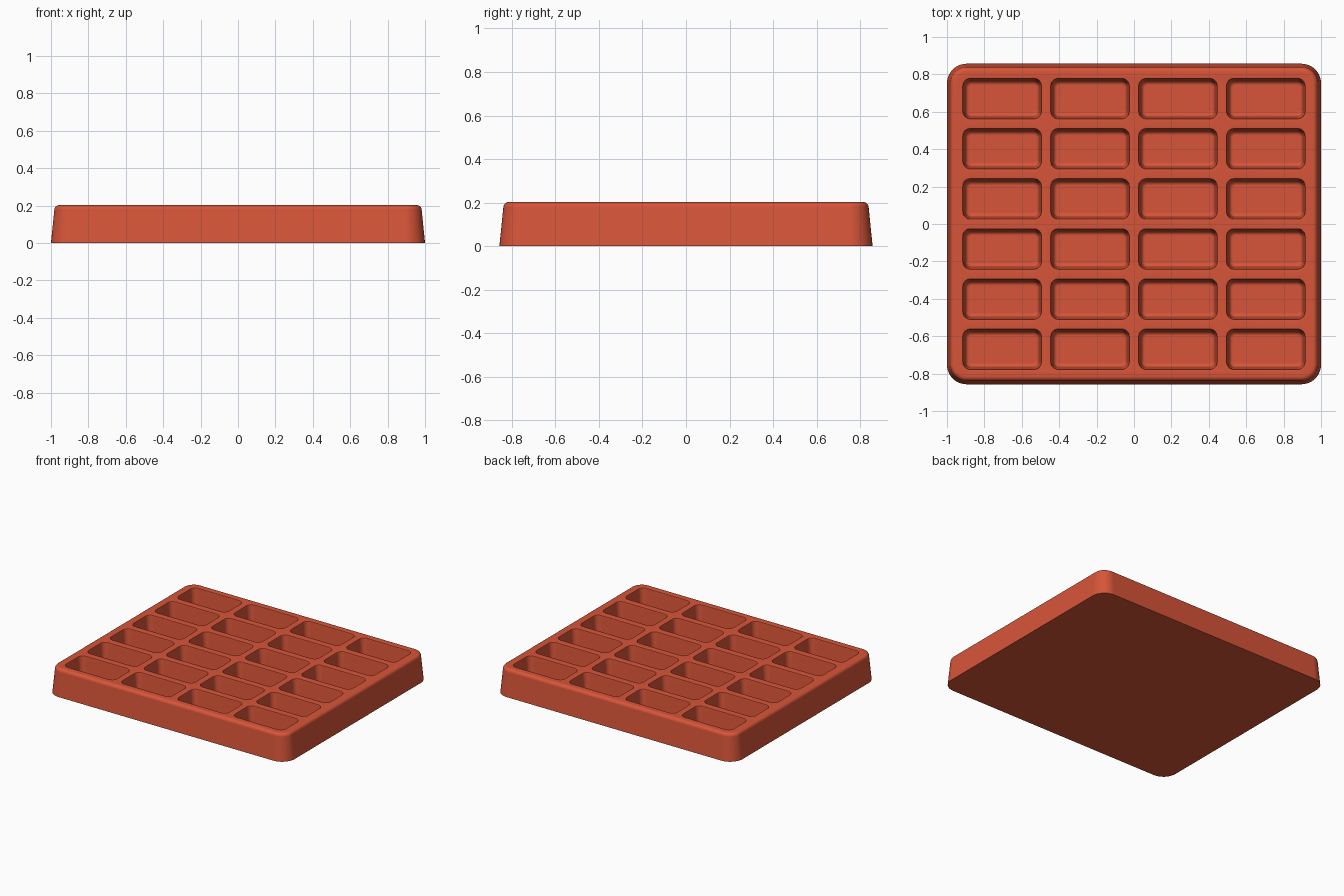
import bpy
import bmesh
import math

cube = bpy.data.objects.get("Cube")
if cube:
    bpy.data.objects.remove(cube, do_unlink=True)

HALF_X, HALF_Y, HEIGHT, FLOOR = 1.0, 0.857, 0.203, 0.04
COLUMNS, ROWS = 4, 6
PITCH_X, PITCH_Y = 0.47, 0.268
POCKET_X, POCKET_Y = 0.21, 0.108

red = bpy.data.materials.new("tray_red")
red.use_nodes = True
red.diffuse_color = (0.68, 0.09, 0.04, 1)
red.node_tree.nodes["Principled BSDF"].inputs["Base Color"].default_value = red.diffuse_color

bm = bmesh.new()


def ring(cx, cy, hx, hy, radius, z, steps):
    """Rounded rectangle of vertices, counter-clockwise."""
    verts = []
    for k, (sx, sy) in enumerate([(1, 1), (-1, 1), (-1, -1), (1, -1)]):
        for i in range(steps + 1):
            a = (k + i / steps) * math.pi / 2
            verts.append(bm.verts.new((cx + sx * (hx - radius) + radius * math.cos(a),
                                       cy + sy * (hy - radius) + radius * math.sin(a), z)))
    return verts


def loft(rings):
    """Bridge successive rings with quads."""
    for low, high in zip(rings, rings[1:]):
        for i in range(len(low)):
            j = (i + 1) % len(low)
            bm.faces.new((low[i], low[j], high[j], high[i]))


def edges_of(loop):
    return [bm.edges.get((loop[i - 1], loop[i])) for i in range(len(loop))]


def fillet(inset, z, radius, start, end, steps=4):
    """Quarter-round points as (inset, height) pairs."""
    angles = [math.radians(start + (end - start) * i / steps) for i in range(steps + 1)]
    return [(inset + radius * math.cos(a), z + radius * math.sin(a)) for a in angles]


# Outer wall: slight draft, then a rounded top rim
wall = [(0, 0)] + fillet(0.043, HEIGHT - 0.025, 0.025, 175, 90)
outer = [ring(0, 0, HALF_X - d, HALF_Y - d, 0.105 - d, z, 10) for d, z in wall]
loft(outer)
bm.faces.new(list(reversed(outer[0])))
rim_edges = edges_of(outer[-1])

# Pockets: softened lip, drafted walls, filleted floor
section = (fillet(-0.006, HEIGHT - 0.008, 0.008, 90, 5, 2)
           + fillet(0.035, FLOOR + 0.022, 0.022, 185, 270))
for c in range(COLUMNS):
    for r in range(ROWS):
        cx = (c - (COLUMNS - 1) / 2) * PITCH_X
        cy = (r - (ROWS - 1) / 2) * PITCH_Y
        rings = [ring(cx, cy, POCKET_X - d, POCKET_Y - d, 0.04 - d * 0.8, z, 5)
                 for d, z in section]
        loft(rings)
        bm.faces.new(rings[-1])
        rim_edges += edges_of(rings[0])

# Flat top between the rim and the pockets
bmesh.ops.triangle_fill(bm, edges=rim_edges, use_beauty=True, normal=(0, 0, 1))
bmesh.ops.recalc_face_normals(bm, faces=bm.faces)

mesh = bpy.data.meshes.new("divided_tray")
bm.to_mesh(mesh)
bm.free()
mesh.materials.append(red)
tray = bpy.data.objects.new("divided_tray", mesh)
bpy.context.collection.objects.link(tray)

# Smooth fillets, flat large faces
bpy.ops.object.select_all(action='DESELECT')
tray.select_set(True)
bpy.context.view_layer.objects.active = tray
bpy.ops.object.shade_smooth_by_angle(angle=math.radians(40))
weighted = tray.modifiers.new("flat_faces", 'WEIGHTED_NORMAL')
weighted.keep_sharp = True
